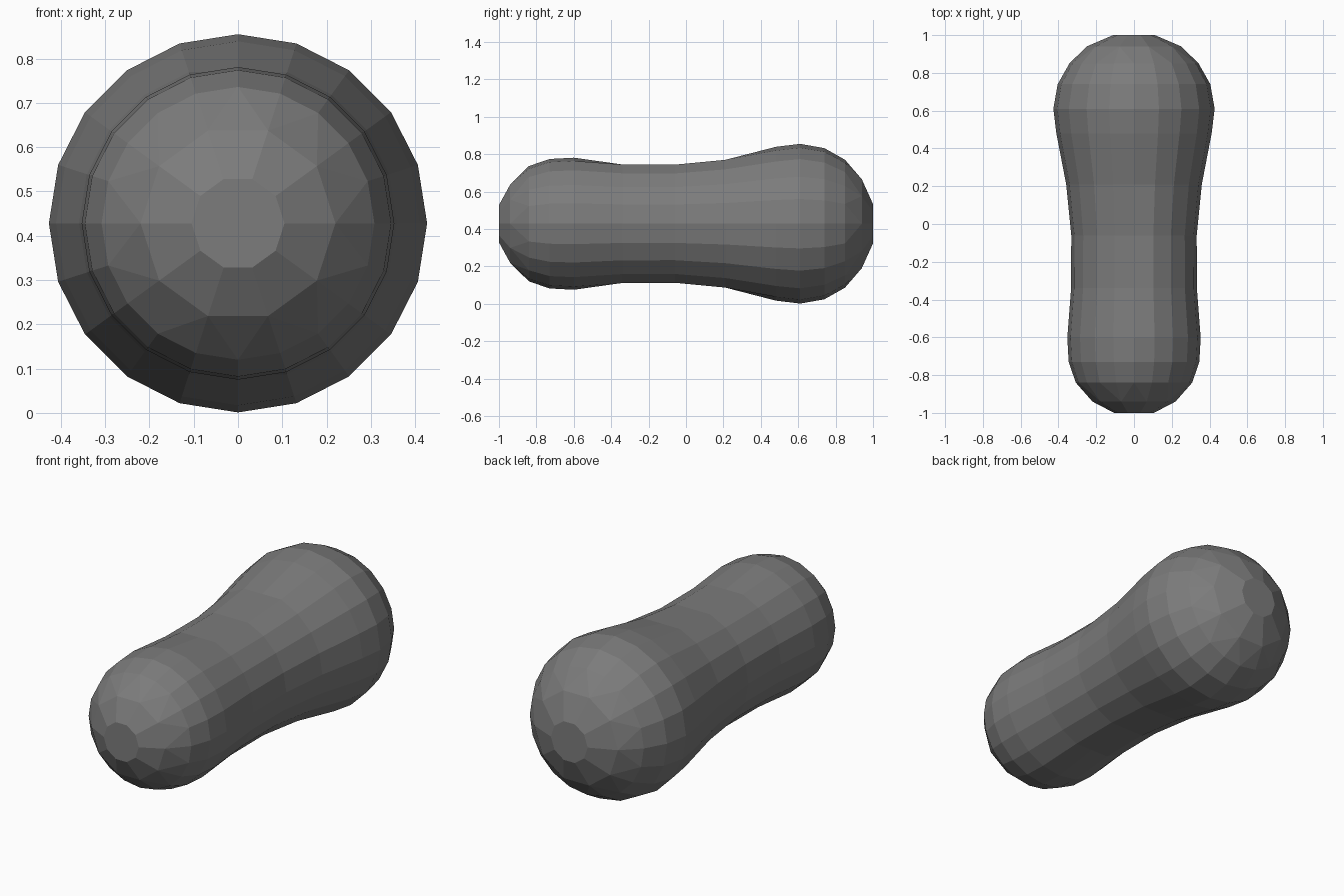
import bpy, bmesh
from math import sin, cos, tau

if "Cube" in bpy.data.objects:
    bpy.data.objects.remove(bpy.data.objects["Cube"])

ZC = 0.428
# (y, radius, sides): small rounded end, waist, large rounded end
RINGS = [(-1.0, 0.105, 10), (-0.94, 0.22, 10), (-0.84, 0.308, 20), (-0.73, 0.346, 20),
         (-0.60, 0.353, 20), (-0.34, 0.333, 20), (-0.06, 0.332, 20), (0.21, 0.359, 20),
         (0.48, 0.411, 20), (0.61, 0.427, 20), (0.74, 0.404, 20), (0.85, 0.342, 20),
         (0.94, 0.25, 10), (1.0, 0.11, 10)]


def ring(bm, y, r, n):
    # The waist is slightly flattened on its top and underside
    limit = sin(tau / 5) if -0.4 < y < 0.3 else 1.0
    verts = []
    for i in range(n):
        a = tau * i / n
        verts.append(bm.verts.new((r * cos(a), y, ZC + r * max(-limit, min(limit, sin(a))))))
    return verts


def bridge(bm, a, b):
    """Join two rings with equal sides, or where one has twice as many."""
    if len(a) > len(b):
        a, b = b, a
    n, m = len(a), len(b)
    for i in range(n):
        p, q = a[i], a[(i + 1) % n]
        if n == m:
            bm.faces.new((p, q, b[(i + 1) % m], b[i]))
        else:
            s, t, u = b[2 * i], b[2 * i + 1], b[(2 * i + 2) % m]
            bm.faces.new((p, t, s))
            bm.faces.new((p, q, t))
            bm.faces.new((q, u, t))


# Dumbbell-shaped body, lying along y
bm = bmesh.new()
loops = [ring(bm, *r) for r in RINGS]
for a, b in zip(loops, loops[1:]):
    bridge(bm, a, b)
bm.faces.new(loops[0])
bm.faces.new(loops[-1])
bmesh.ops.recalc_face_normals(bm, faces=bm.faces)
mesh = bpy.data.meshes.new("body")
bm.to_mesh(mesh)
bm.free()
bpy.context.collection.objects.link(bpy.data.objects.new("body", mesh))

# Dark grey finish
mat = bpy.data.materials.new("dark_grey")
mat.diffuse_color = (0.2, 0.2, 0.2, 1)
mat.use_nodes = True
mat.node_tree.nodes["Principled BSDF"].inputs["Base Color"].default_value = mat.diffuse_color
mesh.materials.append(mat)
